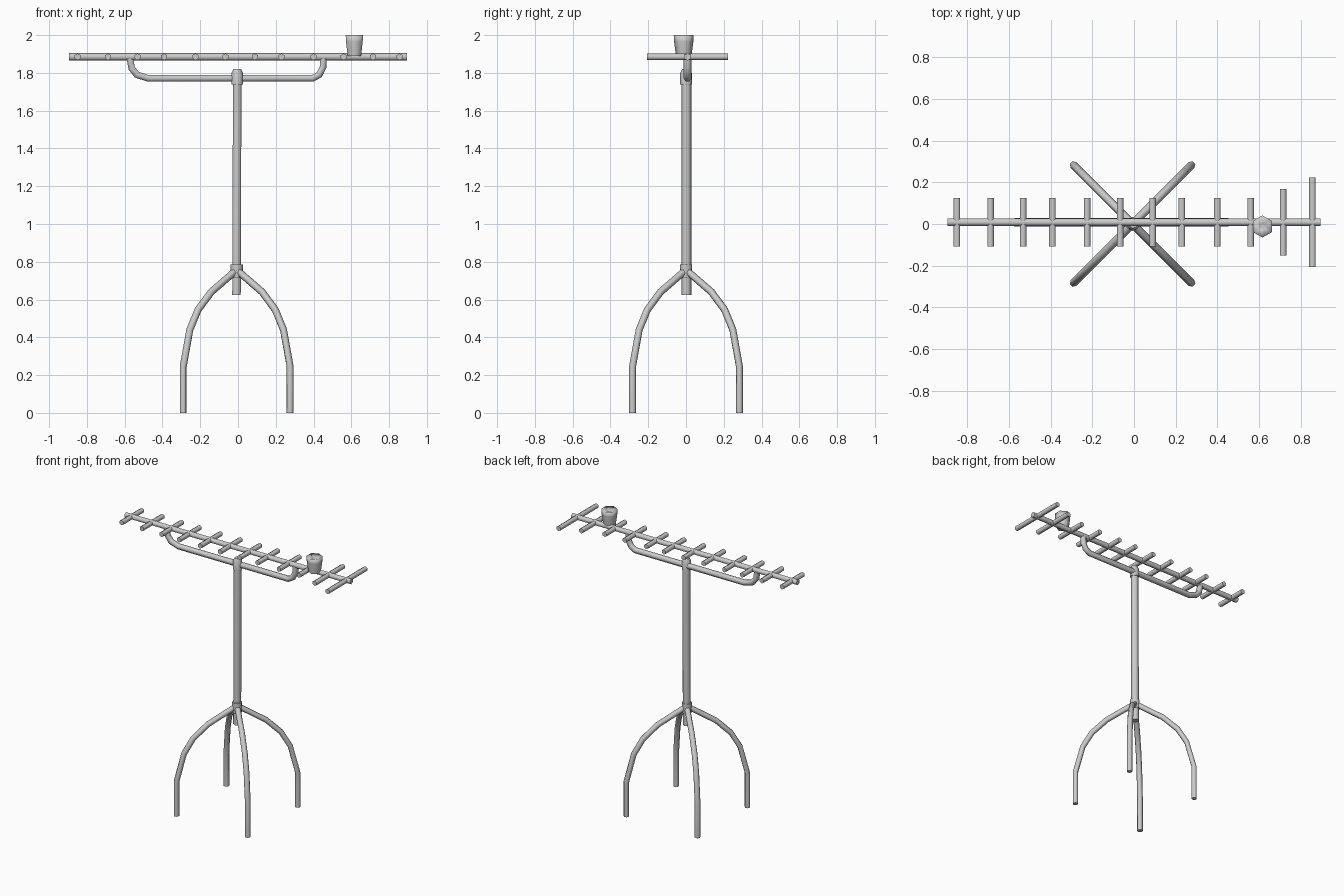
import bpy, bmesh, math
from mathutils import Vector

cube = bpy.data.objects.get("Cube")
if cube:
    bpy.data.objects.remove(cube, do_unlink=True)

metal = bpy.data.materials.new("light grey metal")
metal.use_nodes = True
GREY = (0.6, 0.6, 0.6, 1)
metal.diffuse_color = GREY
metal.node_tree.nodes["Principled BSDF"].inputs["Base Color"].default_value = GREY


def skin(name, rings):
    """Join rings of points with smooth walls and close both ends with flat caps."""
    bm = bmesh.new()
    rings = [[bm.verts.new(p) for p in ring] for ring in rings]
    n = len(rings[0])
    for a, b in zip(rings, rings[1:]):
        for k in range(n):
            j = (k + 1) % n
            bm.faces.new((a[k], a[j], b[j], b[k])).smooth = True
    bm.faces.new(rings[0])
    bm.faces.new(rings[-1])
    bmesh.ops.recalc_face_normals(bm, faces=bm.faces)
    mesh = bpy.data.meshes.new(name)
    bm.to_mesh(mesh)
    bm.free()
    mesh.materials.append(metal)
    ob = bpy.data.objects.new(name, mesh)
    bpy.context.collection.objects.link(ob)
    return ob


def tube(name, path, radius, side):
    """Six-sided tube along a flat path; side is normal to the path's plane."""
    pts = [Vector(p) for p in path]
    side = Vector(side).normalized()
    rings = []
    for i, p in enumerate(pts):
        before = (p - pts[i - 1]).normalized() if i else None
        after = (pts[i + 1] - p).normalized() if i < len(pts) - 1 else None
        tangent = ((before or after) + (after or before)).normalized()
        up = tangent.cross(side).normalized() / tangent.dot(after or before)
        angles = [math.tau * k / 6 for k in range(6)]
        rings.append([p + (side * math.cos(a) + up * math.sin(a)) * radius
                      for a in angles])
    return skin(name, rings)


def turned(name, x, y, profile, sides):
    """Upright turned part from (radius, height) pairs."""
    angles = [math.pi / 2 + math.tau * k / sides for k in range(sides)]
    return skin(name, [[(x + r * math.cos(a), y + r * math.sin(a), z) for a in angles]
                       for r, z in profile])


Y, Z = (0, 1, 0), (0, 0, 1)
CX = -0.007          # mast axis
BOOM_Y, BOOM_Z = 0.008, 1.885

# Mast and its two collars
tube("mast", [(CX - 0.001, 0.002, 0.625), (CX + 0.003, 0.002, 1.79)], 0.026, Y)
turned("leg_collar", CX, 0, [(0.033, 0.713), (0.033, 0.785)], 8)
turned("top_collar", CX + 0.003, 0, [(0.031, 1.738), (0.031, 1.798), (0.02, 1.82)], 8)

# Four arched legs: distance along each axis, height
leg_profile = [(0.0, 0.757), (0.135, 0.64), (0.205, 0.545),
               (0.248, 0.44), (0.283, 0.245), (0.283, 0.0)]
for sx, right in ((1, "left"), (-1, "right")):
    for sy, front in ((-1, "front"), (1, "back")):
        path = [(CX + sx * d, sy * d, z) for d, z in leg_profile]
        tube(f"{front}_{right}_leg", path, 0.019, (sx, -sy, 0))

# Bracket under the boom
bracket = [(-0.573, 1.88), (-0.563, 1.825), (-0.535, 1.79), (-0.475, 1.771),
           (0.395, 1.771), (0.43, 1.79), (0.45, 1.83), (0.452, 1.88)]
tube("boom_bracket", [(x, BOOM_Y, z) for x, z in bracket], 0.02, Y)

# Boom with cross rods
tube("boom", [(-0.894, BOOM_Y, BOOM_Z), (0.894, BOOM_Y, BOOM_Z)], 0.02, Z)
rod_x = [-0.849, -0.688, -0.532, -0.391, -0.225, -0.067,
         0.089, 0.23, 0.4, 0.559, 0.715, 0.856]
for i, x in enumerate(rod_x):
    half = {10: 0.16, 11: 0.215}.get(i, 0.117)
    tube(f"cross_rod_{i + 1}", [(x, BOOM_Y - half, BOOM_Z),
                                (x, BOOM_Y + half, BOOM_Z)], 0.018, Z)

# Tapered cup with a shallow hollow
turned("cup", 0.616, -0.012,
       [(0.041, 1.89), (0.051, 1.965), (0.053, 2.0), (0.012, 1.985)], 6)
